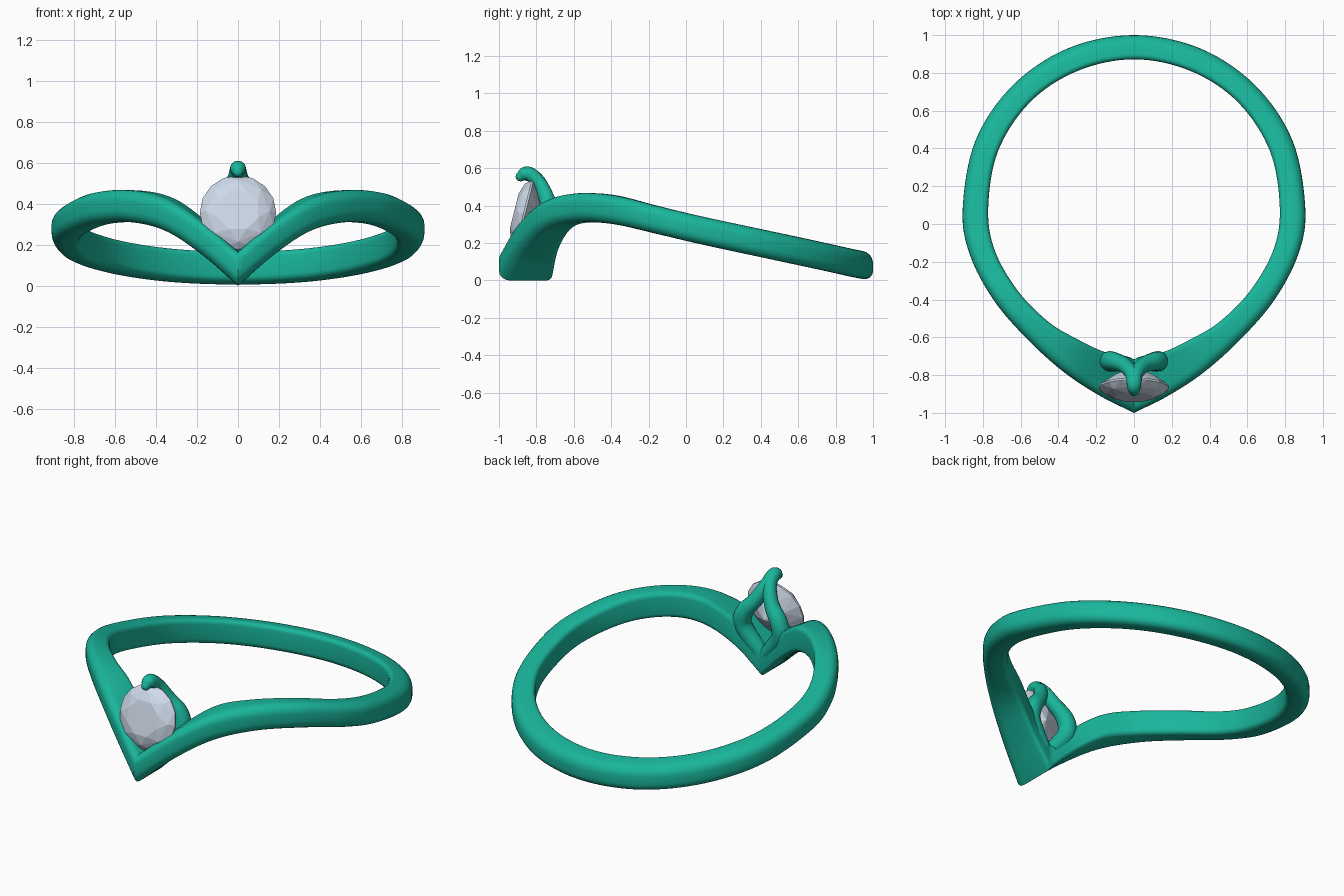
import bpy, bmesh, math
from mathutils import Vector, Matrix

if "Cube" in bpy.data.objects:
    bpy.data.objects.remove(bpy.data.objects["Cube"])


def material(name, rgb):
    m = bpy.data.materials.new(name)
    m.diffuse_color = (*rgb, 1)
    m.use_nodes = True
    m.node_tree.nodes["Principled BSDF"].inputs["Base Color"].default_value = m.diffuse_color
    return m


METAL = material("green_metal", (0.01, 0.47, 0.33))
GEM = material("pale_gem", (0.62, 0.70, 0.82))


def finish(bm, name, mat, smooth=True):
    bmesh.ops.recalc_face_normals(bm, faces=bm.faces)
    me = bpy.data.meshes.new(name)
    bm.to_mesh(me)
    bm.free()
    ob = bpy.data.objects.new(name, me)
    bpy.context.collection.objects.link(ob)
    me.materials.append(mat)
    if smooth:
        bpy.ops.object.select_all(action='DESELECT')
        ob.select_set(True)
        bpy.context.view_layer.objects.active = ob
        bpy.ops.object.shade_smooth_by_angle(angle=math.radians(40))
    return ob


def spline(pts, first, last, steps):
    """Catmull-Rom through pts with phantom end points."""
    p = [first] + pts + [last]
    out = []
    for i in range(1, len(p) - 2):
        for s in range(steps):
            t = s / steps
            out.append([0.5 * (2 * b + (c - a) * t + (2*a - 5*b + 4*c - d) * t*t
                               + (3*b - a - 3*c + d) * t**3)
                        for a, b, c, d in zip(*p[i-1:i+3])])
    out.append(list(pts[-1]))
    return out


def skin(bm, rings, closed):
    vs = [[bm.verts.new(c) for c in r] for r in rings]
    n = len(vs[0])
    for i in range(len(vs) if closed else len(vs) - 1):
        a, b = vs[i], vs[(i + 1) % len(vs)]
        for j in range(n):
            bm.faces.new((a[j], a[(j+1) % n], b[(j+1) % n], b[j]))
    if not closed:
        bm.faces.new(vs[0])
        bm.faces.new(vs[-1])


# Band: half-ring stations (outer x, y, z, inner x, y, z, half height), back to front
half = [
    (0, 1.0, .072, 0, .872, .096, .075),
    (.35, .93, .085, .30, .81, .11, .075),
    (.643, .733, .127, .55, .645, .148, .075),
    (.84, .44, .19, .72, .385, .203, .075),
    (.907, .08, .268, .772, .08, .268, .075),
    (.87, -.16, .323, .735, -.145, .323, .075),
    (.745, -.40, .377, .61, -.36, .377, .077),
    (.565, -.61, .39, .45, -.52, .385, .078),
    (.37, -.785, .347, .30, -.61, .345, .08),
    (.18, -.91, .232, .15, -.68, .232, .082),
    (0, -1.0, .083, 0, -.715, .083, .083),
]
flip = lambda s: (-s[0], s[1], s[2], -s[3], *s[4:])
ext = tuple(2 * a - b for a, b in zip(half[-1], half[-2]))
right = spline(half, flip(half[1]), ext, 8)
stations = right + [flip(s) for s in reversed(right[1:-1])]


def section(s):
    """Rounded rectangle between the inner and outer rail, softer outside."""
    o, i, h = Vector(s[0:3]), Vector(s[3:6]), s[6]
    w = (o - i).length
    d = (o - i) / w
    pts = []
    for k, (r, su, sv) in enumerate(((.055, 1, 1), (.03, -1, 1), (.03, -1, -1), (.055, 1, -1))):
        cu, cv = su * (w / 2 - r), sv * (h - r)
        for q in range(6):
            a = math.radians(90 * k + 18 * q)
            pts.append((o + i) / 2 + d * (cu + r * math.cos(a))
                       + Vector((0, 0, cv + r * math.sin(a))))
    return pts


bm = bmesh.new()
skin(bm, [section(s) for s in stations], True)
finish(bm, "ring_band", METAL)


# Wishbone holder: two legs rise from the V, meeting in a claw over the stone
def leg(side, name):
    pts = [(0, -.885, .555, .026), (0, -.865, .567, .037), (.002, -.835, .568, .038),
           (.014, -.785, .523, .038), (.055, -.745, .44, .042), (.115, -.725, .36, .05),
           (.125, -.73, .27, .052), (.03, -.75, .14, .045)]
    ext0 = tuple(2 * a - b for a, b in zip(pts[0], pts[1]))
    ext1 = tuple(2 * a - b for a, b in zip(pts[-1], pts[-2]))
    path = spline(pts, ext0, ext1, 6)
    path = [(p[0] * side, *p[1:]) for p in path]
    rings = []
    for k, p in enumerate(path):
        t = (Vector(path[min(k+1, len(path)-1)][:3]) - Vector(path[max(k-1, 0)][:3])).normalized()
        u = t.cross(Vector((0.0, -.75, -.66)).cross(Vector((1, 0, 0)))).normalized()
        v = t.cross(u)
        rings.append([Vector(p[:3]) + p[3] * (u * math.cos(a) + v * math.sin(a))
                      for a in (j * math.tau / 16 for j in range(16))])
    # rounded claw tip
    c = Vector(path[0][:3])
    t = (c - Vector(path[1][:3])).normalized()
    caps = [[c + (q - c) * math.cos(a) + t * path[0][3] * math.sin(a) for q in rings[0]]
            for a in (1.4, 1.0, .5)]
    bm = bmesh.new()
    skin(bm, caps + rings, False)
    finish(bm, name, METAL)


for side, name in ((1, "right_holder_leg"), (-1, "left_holder_leg")):
    leg(side, name)

# Brilliant-cut stone: convex hull of table, crown, girdle, pavilion rings and culet
bm = bmesh.new()
for r, h, n, off in ((.105, .055, 8, .5), (.155, .035, 8, 0), (.186, .004, 16, 0),
                     (.186, -.006, 16, 0), (.105, -.062, 8, .5), (.004, -.115, 8, .5)):
    for j in range(n):
        a = (j + off) * math.tau / n
        bm.verts.new((r * math.cos(a), r * math.sin(a), h))
bmesh.ops.convex_hull(bm, input=bm.verts)
bmesh.ops.dissolve_limit(bm, angle_limit=math.radians(1), verts=bm.verts, edges=bm.edges)
bmesh.ops.transform(bm, verts=bm.verts,
                    matrix=Matrix.Translation((0, -.865, .357)) @ Matrix.Rotation(math.radians(76), 4, 'X'))
finish(bm, "stone", GEM, smooth=False)
